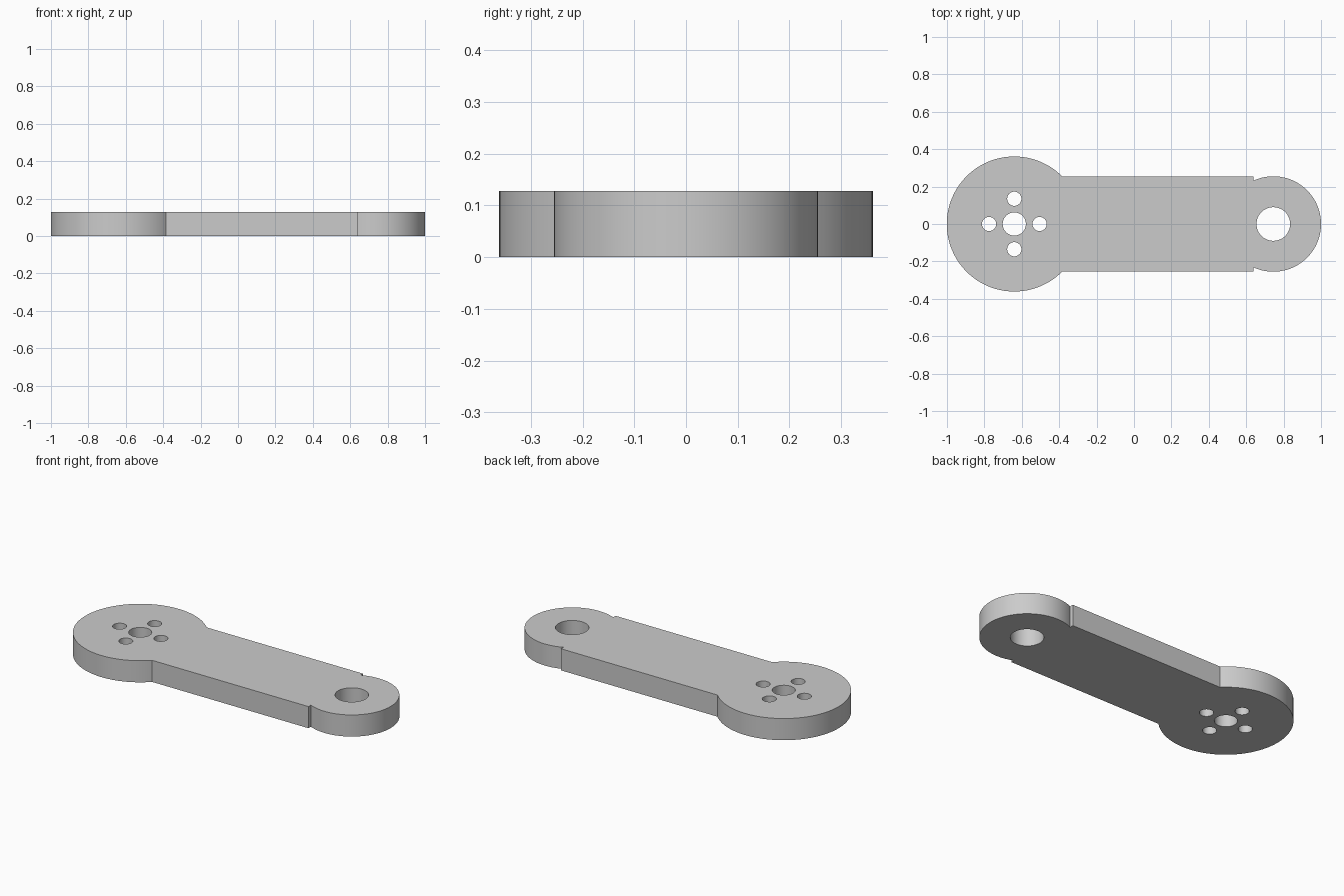
import bpy, bmesh, math

if "Cube" in bpy.data.objects:
    bpy.data.objects.remove(bpy.data.objects["Cube"])

THICK = 0.128
HUB_X, HUB_R = -0.64, 0.361      # large round end
TIP_X, TIP_R = 0.745, 0.255      # small round end
BAR_Y, BAR_END = 0.255, 0.64     # half width and end of the straight bar


def arc(cx, cy, r, a0, a1, n):
    return [(cx + r * math.cos(a0 + (a1 - a0) * i / n),
             cy + r * math.sin(a0 + (a1 - a0) * i / n)) for i in range(n + 1)]


def circle(cx, cy, r, n=48):
    return arc(cx, cy, r, 0, math.tau, n)[:-1]


# Outline: hub arc, lower bar edge, tip arc, upper bar edge
hub_a = math.asin(BAR_Y / HUB_R)
tip_a = math.acos((BAR_END - TIP_X) / TIP_R)
outline = arc(HUB_X, 0, HUB_R, hub_a, math.tau - hub_a, 96)
outline += [(BAR_END, -BAR_Y)]
outline += arc(TIP_X, 0, TIP_R, -tip_a, tip_a, 72)
outline += [(BAR_END, BAR_Y)]

# Holes: shaft bore, four screw holes around it, pivot bore in the tip
loops = [outline, circle(HUB_X, 0, 0.062), circle(TIP_X, 0, 0.09)]
for k in range(4):
    a = k * math.pi / 2
    loops.append(circle(HUB_X + 0.135 * math.cos(a), 0.135 * math.sin(a), 0.038, 32))

# Flat plate with holes, extruded to thickness
bm = bmesh.new()
edges = []
for pts in loops:
    vs = [bm.verts.new((x, y, 0)) for x, y in pts]
    edges += [bm.edges.new((vs[i - 1], vs[i])) for i in range(len(vs))]
bmesh.ops.triangle_fill(bm, use_beauty=True, edges=edges, normal=(0, 0, 1))
ext = bmesh.ops.extrude_face_region(bm, geom=bm.faces[:], use_keep_orig=True)
for v in ext["geom"]:
    if isinstance(v, bmesh.types.BMVert):
        v.co.z = THICK
bmesh.ops.recalc_face_normals(bm, faces=bm.faces[:])

mesh = bpy.data.meshes.new("lever_arm")
bm.to_mesh(mesh)
bm.free()
arm = bpy.data.objects.new("lever_arm", mesh)
bpy.context.collection.objects.link(arm)

grey = bpy.data.materials.new("plain grey")
grey.diffuse_color = (0.6, 0.6, 0.6, 1)
grey.use_nodes = True
grey.node_tree.nodes["Principled BSDF"].inputs["Base Color"].default_value = grey.diffuse_color
mesh.materials.append(grey)

bpy.context.view_layer.objects.active = arm
arm.select_set(True)
bpy.ops.object.shade_smooth_by_angle(angle=math.radians(30))
